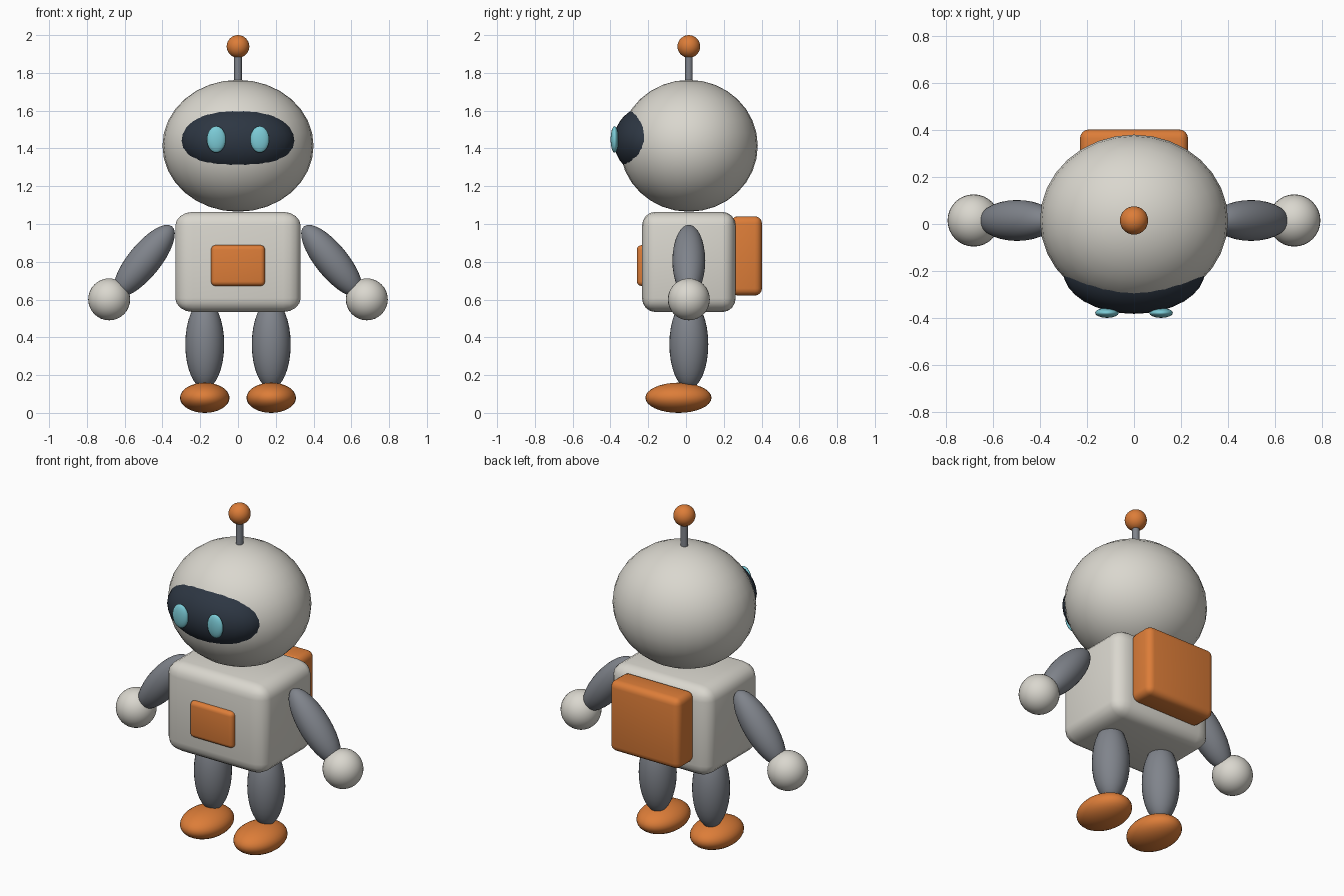
import bpy, bmesh
from math import radians
from mathutils import Matrix

cube = bpy.data.objects.get("Cube")
if cube:
    bpy.data.objects.remove(cube, do_unlink=True)


def material(name, rgb):
    m = bpy.data.materials.new(name)
    m.use_nodes = True
    m.diffuse_color = (*rgb, 1)
    m.node_tree.nodes["Principled BSDF"].inputs["Base Color"].default_value = (*rgb, 1)
    return m


SHELL = material("warm white shell", (0.70, 0.68, 0.62))
ORANGE = material("orange", (0.72, 0.205, 0.04))
GREY = material("joint grey", (0.215, 0.23, 0.26))
DARK = material("dark visor", (0.026, 0.037, 0.055))
CYAN = material("cyan glow", (0.20, 0.60, 0.68))
Y0 = 0.015  # depth of the body axis


def finish(name, bm, mat):
    mesh = bpy.data.meshes.new(name)
    bm.to_mesh(mesh)
    bm.free()
    mesh.materials.append(mat)
    obj = bpy.data.objects.new(name, mesh)
    bpy.context.collection.objects.link(obj)
    bpy.ops.object.select_all(action="DESELECT")
    obj.select_set(True)
    bpy.context.view_layer.objects.active = obj
    bpy.ops.object.shade_smooth_by_angle(angle=radians(35))
    return obj


def ellipsoid(name, center, radii, mat, tilt=0):
    """Stretched ball, tilted about the front-back axis."""
    bm = bmesh.new()
    bmesh.ops.create_uvsphere(bm, u_segments=32, v_segments=16, radius=1)
    bm.transform(Matrix.Translation(center) @ Matrix.Rotation(radians(tilt), 4, "Y")
                 @ Matrix.Diagonal((*radii, 1)))
    return finish(name, bm, mat)


def rounded_box(name, center, size, bevel, mat, proportional=False):
    """Box with rounded edges; a proportional bevel stretches with the box."""
    bm = bmesh.new()
    bmesh.ops.create_cube(bm, size=1)
    stretch = Matrix.Diagonal((*size, 1))
    if not proportional:
        bm.transform(stretch)
    bmesh.ops.bevel(bm, geom=bm.edges[:], offset=bevel, segments=4,
                    profile=0.5, affect="EDGES")
    if proportional:
        bm.transform(stretch)
    bm.transform(Matrix.Translation(center))
    return finish(name, bm, mat)


# Head, visor and antenna
ellipsoid("head", (0, Y0, 1.414), (0.40, 0.365, 0.349), SHELL)
ellipsoid("visor", (0, -0.20, 1.44), (0.302, 0.182, 0.184), DARK)
bm = bmesh.new()
bmesh.ops.create_cone(bm, cap_ends=True, segments=24, radius1=0.02, radius2=0.02,
                      depth=0.2, matrix=Matrix.Translation((0, Y0, 1.82)))
finish("antenna_rod", bm, GREY)
ellipsoid("antenna_ball", (0, Y0, 1.94), (0.06, 0.06, 0.06), ORANGE)

# Torso, chest panel and backpack
rounded_box("torso", (0, Y0, 0.799), (0.664, 0.496, 0.53), 0.14, SHELL, True)
rounded_box("chest_panel", (0, -0.225, 0.78), (0.286, 0.07, 0.216), 0.024, ORANGE)
rounded_box("backpack", (0, 0.32, 0.831), (0.46, 0.164, 0.42), 0.038, ORANGE)

# Paired parts
for side, s in (("left", 1), ("right", -1)):
    ellipsoid(side + "_eye", (s * 0.115, -0.378, 1.448), (0.05, 0.021, 0.07), CYAN)
    ellipsoid(side + "_arm", (s * 0.497, Y0, 0.805), (0.087, 0.087, 0.235), GREY, -s * 39)
    ellipsoid(side + "_hand", (s * 0.682, Y0, 0.601), (0.111, 0.111, 0.111), SHELL)
    ellipsoid(side + "_leg", (s * 0.176, Y0, 0.363), (0.103, 0.103, 0.235), GREY)
    ellipsoid(side + "_foot", (s * 0.176, -0.04, 0.08), (0.131, 0.175, 0.08), ORANGE)
